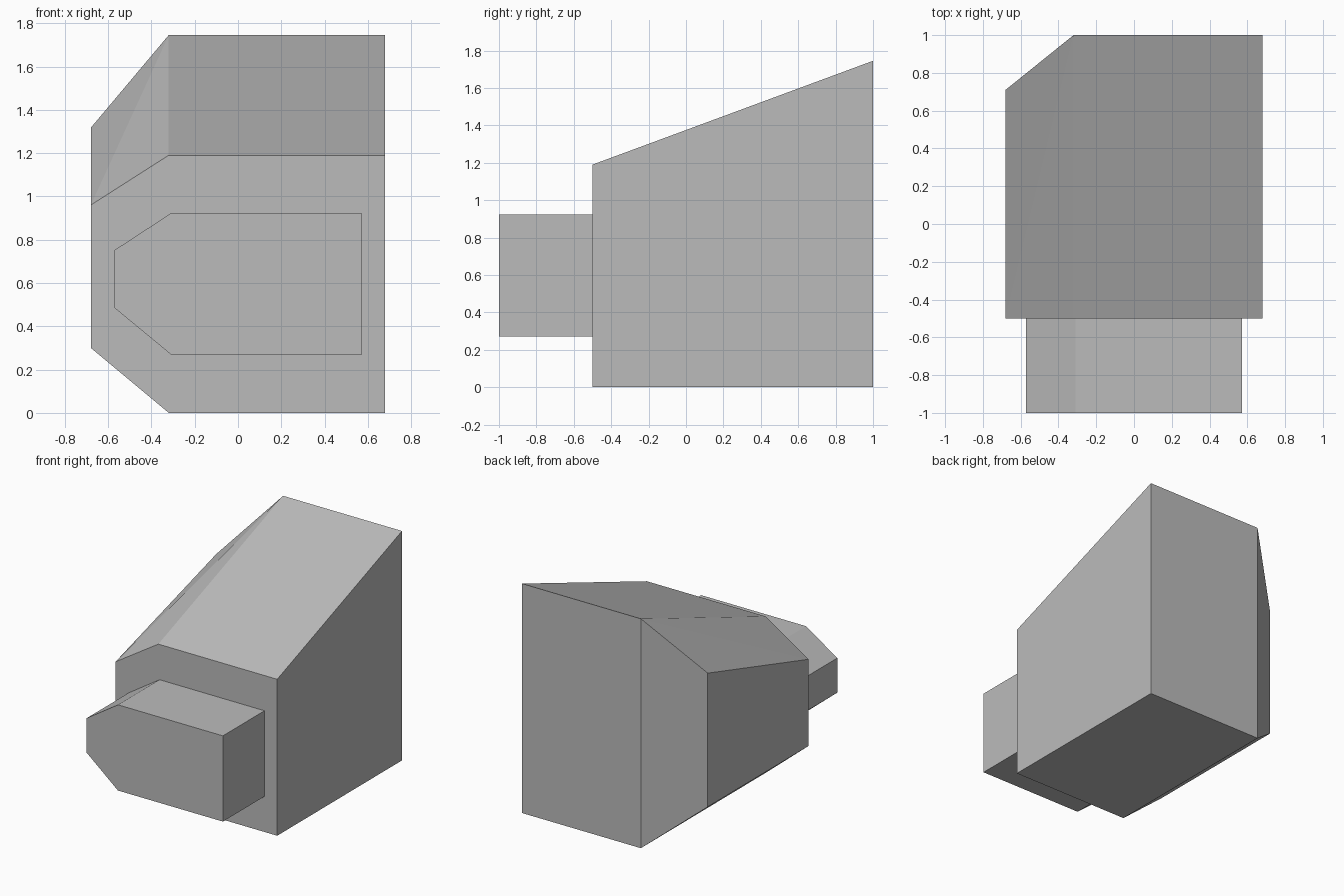
import bpy
import bmesh
import math

if "Cube" in bpy.data.objects:
    bpy.data.objects.remove(bpy.data.objects["Cube"])

grey = bpy.data.materials.new("plain_grey")
grey.diffuse_color = (0.5, 0.5, 0.5, 1.0)
grey.use_nodes = True
grey.node_tree.nodes["Principled BSDF"].inputs["Base Color"].default_value = grey.diffuse_color


def solid(name, points):
    """Convex flat-faced solid spanning the given corner points."""
    bm = bmesh.new()
    for p in points:
        bm.verts.new(p)
    bmesh.ops.convex_hull(bm, input=bm.verts[:])
    bmesh.ops.dissolve_limit(bm, angle_limit=math.radians(0.5),
                             verts=bm.verts[:], edges=bm.edges[:])
    bmesh.ops.recalc_face_normals(bm, faces=bm.faces[:])
    mesh = bpy.data.meshes.new(name)
    bm.to_mesh(mesh)
    bm.free()
    mesh.materials.append(grey)
    obj = bpy.data.objects.new(name, mesh)
    bpy.context.collection.objects.link(obj)
    return obj


# Main body: sloping roof, bevelled left side, cut rear left corner
R, L, SIDE = 0.68, -0.32, -0.68
FRONT, BACK, CUT = -0.5, 1.0, 0.71
body_sections = [
    # x, y, bottom z, top z
    (R, FRONT, 0.0, 1.19),
    (L, FRONT, 0.0, 1.19),
    (SIDE, FRONT, 0.3, 0.96),
    (R, BACK, 0.0, 1.745),
    (L, BACK, 0.0, 1.745),
    (SIDE, CUT, 0.3, 1.317),
]
solid("main_body", [(x, y, z) for x, y, lo, hi in body_sections for z in (lo, hi)])

# Front block: straight extrusion of a similar bevelled profile
block_profile = [(0.573, 0.27), (0.573, 0.922), (-0.31, 0.922),
                 (-0.573, 0.75), (-0.573, 0.487), (-0.31, 0.27)]
solid("front_block", [(x, y, z) for x, z in block_profile for y in (-1.0, -0.49)])
